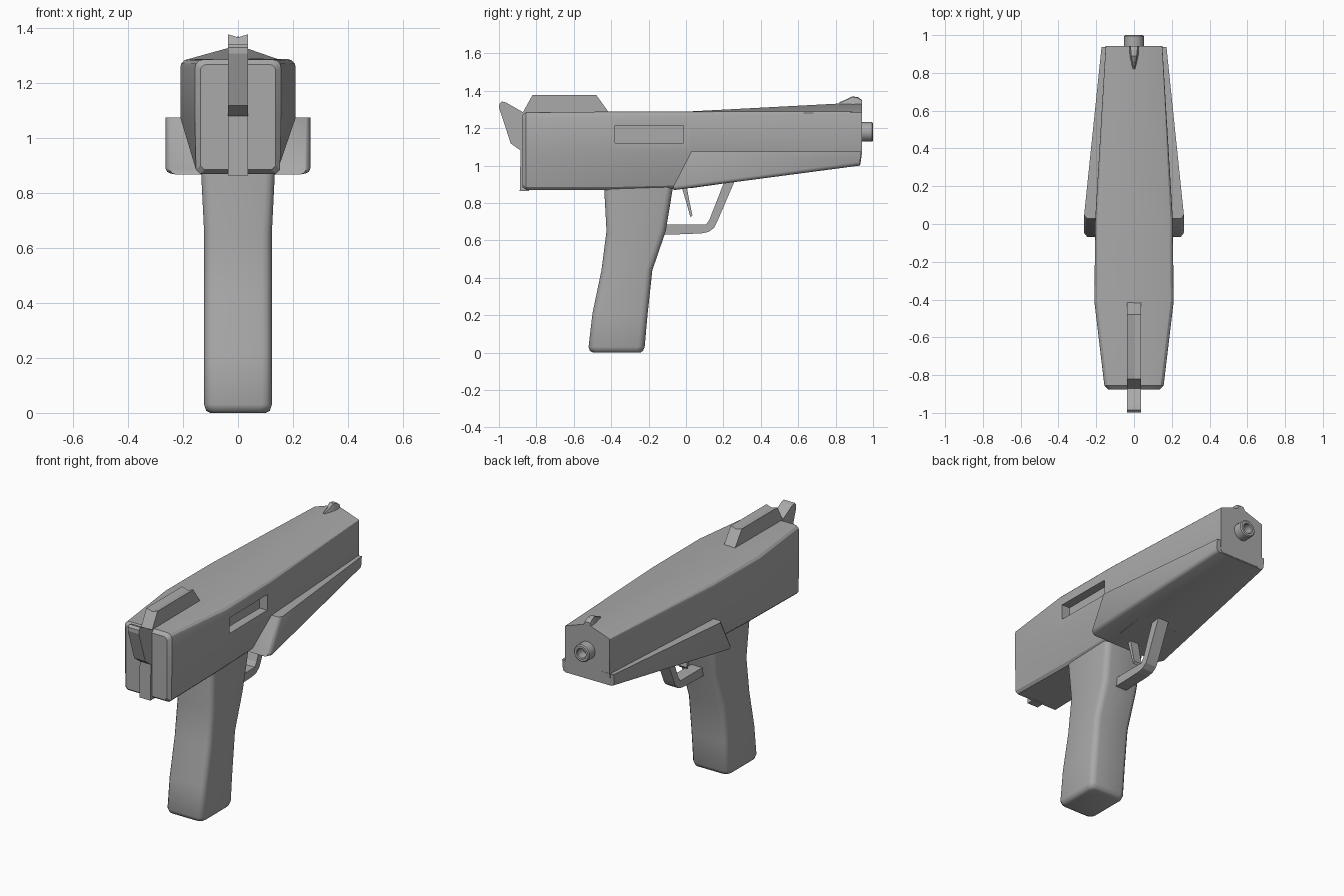
import bpy, bmesh, math

if "Cube" in bpy.data.objects:
    bpy.data.objects.remove(bpy.data.objects["Cube"])

# Dark grey shared by every part
grey = bpy.data.materials.new("dark_grey")
grey.diffuse_color = (0.4, 0.4, 0.4, 1)
grey.use_nodes = True
grey.node_tree.nodes["Principled BSDF"].inputs["Base Color"].default_value = grey.diffuse_color


def make(name, bm):
    bmesh.ops.recalc_face_normals(bm, faces=bm.faces[:])
    me = bpy.data.meshes.new(name)
    bm.to_mesh(me)
    bm.free()
    me.materials.append(grey)
    ob = bpy.data.objects.new(name, me)
    bpy.context.collection.objects.link(ob)
    return ob


def loft(name, rings):
    """Skin closed rings of 3D points and cap both ends."""
    bm = bmesh.new()
    vs = [[bm.verts.new(p) for p in r] for r in rings]
    n = len(vs[0])
    for a, b in zip(vs, vs[1:]):
        for i in range(n):
            j = (i + 1) % n
            bm.faces.new((a[i], a[j], b[j], b[i]))
    bm.faces.new(vs[0])
    bm.faces.new(vs[-1])
    return make(name, bm)


def plate(name, profile, half):
    """Side profile (y, z) extruded across x."""
    return loft(name, [[(x, y, z) for y, z in profile] for x in (-half, half)])


def mirrored(half):
    return half + [(-x, y, z) for x, y, z in reversed(half) if abs(x) > 1e-6]


def smooth(ob, angle=30):
    bpy.ops.object.select_all(action='DESELECT')
    ob.select_set(True)
    bpy.context.view_layer.objects.active = ob
    bpy.ops.object.shade_smooth_by_angle(angle=math.radians(angle))


# Main body: cross-sections from the rear to the muzzle
def body_ring(y, w, wl, ridge, top, low, r, slant=0.0):
    arc = [(w - r + r * math.sin(a), y, top - r + r * math.cos(a))
           for a in (math.radians(d) for d in (0, 30, 60, 90))]
    return mirrored([(0, y, ridge)] + arc + [(w, y, 1.075),
                    (wl, y - slant, low + 0.015), (wl - 0.015, y - slant, low), (0, y - slant, low)])


body = loft("body", [
    body_ring(-0.875, 0.137, 0.137, 1.268, 1.268, 0.885, 0.022),
    body_ring(-0.855, 0.157, 0.153, 1.286, 1.286, 0.870, 0.03),
    body_ring(-0.41, 0.21, 0.145, 1.288, 1.288, 0.870, 0.03),
    body_ring(0.03, 0.205, 0.14, 1.29, 1.288, 0.880, 0.025),
    body_ring(0.942, 0.150, 0.145, 1.338, 1.288, 1.005, 0.006, 0.01)])

# Recessed port on the right side only
bpy.ops.mesh.primitive_cube_add(size=1, location=(0.21, -0.197, 1.168))
cutter = bpy.context.object
cutter.name = "port_cutter"
cutter.scale = (0.11, 0.366, 0.094)
cutter.hide_render = True
cutter.data.materials.append(grey)
m = body.modifiers.new("port", 'BOOLEAN')
m.operation, m.object, m.solver = 'DIFFERENCE', cutter, 'EXACT'
bpy.context.view_layer.objects.active = body
bpy.ops.object.modifier_apply(modifier="port")
bpy.data.objects.remove(cutter)
smooth(body, 25)


# Fore-end with a slanted rear and tapering sides
def fore_ring(yt, yb, w, zb):
    zt, r = 1.075, 0.02
    return mirrored([(0, yt, zt), (w, yt, zt), (w, yb, zb + r),
                     (w - 0.3 * r, yb, zb + 0.3 * r), (w - r, yb, zb), (0, yb, zb)])


fore = loft("fore_end", [fore_ring(0.028, -0.068, 0.248, 0.868),
                         fore_ring(0.048, -0.048, 0.264, 0.871),
                         fore_ring(0.936, 0.93, 0.172, 1.0)])
smooth(fore, 50)


# Grip: rounded rectangles stacked upward
def grip_ring(z, y0, y1, w, r=0.035):
    cy, hy = (y0 + y1) / 2, (y1 - y0) / 2
    out = []
    for q, (sx, sy) in enumerate(((1, 1), (-1, 1), (-1, -1), (1, -1))):
        for k in range(4):
            a = math.radians(90 * q + 30 * k)
            out.append((sx * (w - r) + r * math.cos(a), cy + sy * (hy - r) + r * math.sin(a), z))
    return out


grip = loft("grip", [grip_ring(z, a, b, w) for z, a, b, w in (
    (0.0, -0.495, -0.245, 0.10), (0.008, -0.513, -0.23, 0.116), (0.03, -0.521, -0.221, 0.123),
    (0.21, -0.50, -0.205, 0.123), (0.44, -0.452, -0.18, 0.123), (0.65, -0.425, -0.108, 0.123),
    (0.87, -0.437, -0.072, 0.134), (0.95, -0.43, -0.05, 0.134))])
smooth(grip, 50)

# Trigger guard and trigger
plate("trigger_guard", [
    (-0.14, 0.632), (-0.05, 0.632), (0.08, 0.637), (0.12, 0.645), (0.15, 0.667), (0.167, 0.70),
    (0.27, 0.94), (0.215, 0.94), (0.125, 0.71), (0.108, 0.685), (-0.14, 0.685)], 0.037)
plate("trigger", [(-0.03, 0.91), (0.0, 0.91), (0.018, 0.81), (0.034, 0.735),
                  (0.024, 0.722), (0.008, 0.78)], 0.028)

# Rear sight with a shallow V groove
loft("rear_sight", [mirrored([(0, yt, 1.367), (0.037, yt, 1.378),
                              (0.037, yb, 1.27), (0, yb, 1.27)])
                    for yt, yb in ((-0.82, -0.88), (-0.48, -0.403))])

# Front sight wedge
loft("front_sight", [mirrored([(0, y, z), (w, y, z - 0.004), (w + 0.012, y, 1.31), (0, y, 1.31)])
                     for y, z, w in ((0.82, 1.338, 0.004), (0.86, 1.355, 0.009), (0.89, 1.370, 0.014),
                                     (0.92, 1.365, 0.017), (0.942, 1.350, 0.018))])

# Hammer and the strip below it
plate("hammer", [(-0.85, 1.275), (-0.875, 1.287), (-0.962, 1.337), (-0.985, 1.343), (-0.998, 1.33),
                 (-0.999, 1.308), (-0.937, 1.118), (-0.887, 1.082), (-0.85, 1.075)], 0.037)
plate("rear_strip", [(-0.84, 0.864), (-0.889, 0.864), (-0.884, 1.09), (-0.84, 1.09)], 0.037)

# Barrel tip: lathed tube with a blind bore
n = 24
tip = [(0.90, 0.052), (0.994, 0.052), (1.0, 0.046), (1.0, 0.032), (0.995, 0.028), (0.93, 0.026)]
turns = [2 * math.pi * i / n for i in range(n)]
smooth(loft("barrel_tip", [[(r * math.cos(t), y, 1.18 + r * math.sin(t)) for t in turns]
                           for y, r in tip]))
